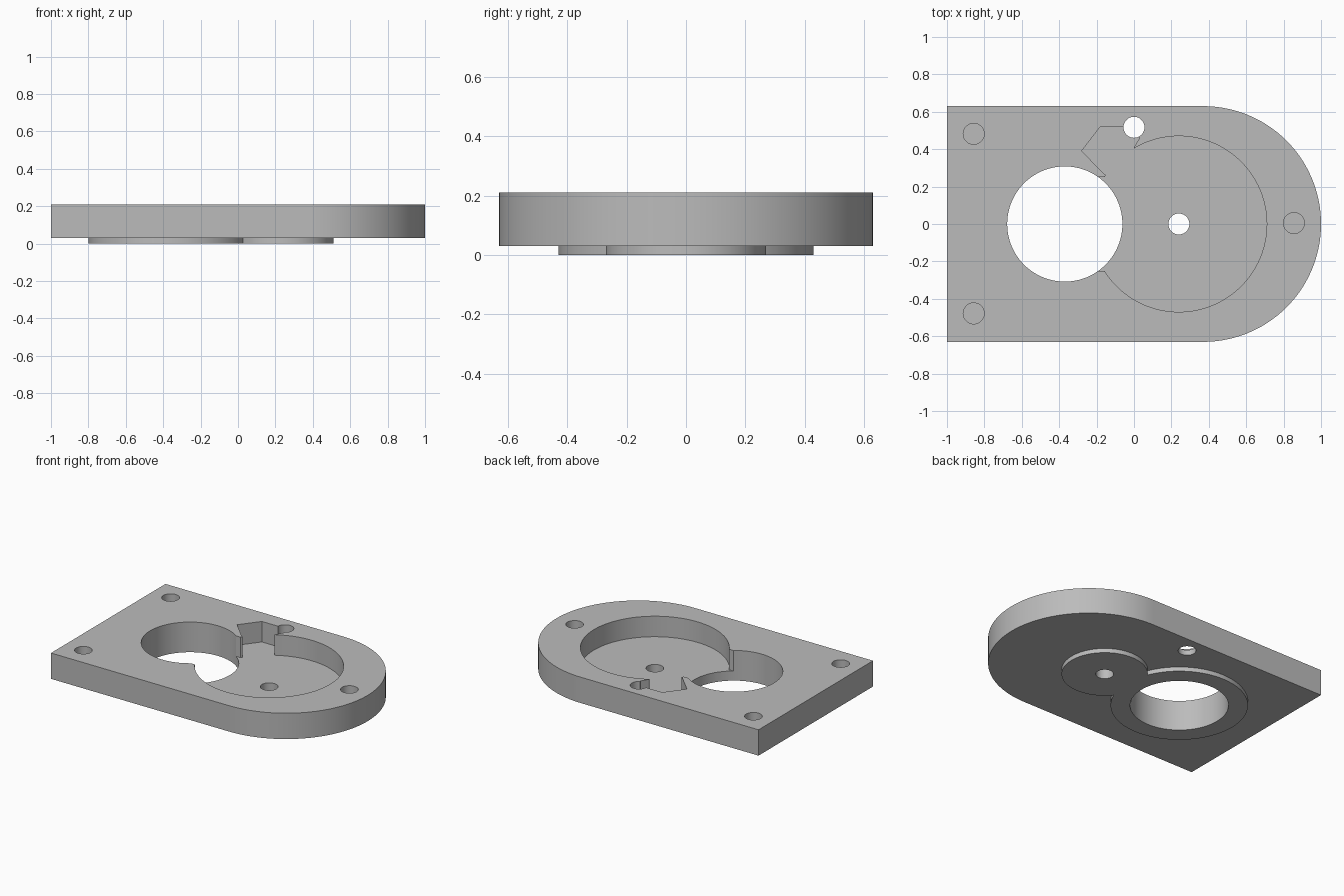
import bpy, bmesh, math

if "Cube" in bpy.data.objects:
    bpy.data.objects.remove(bpy.data.objects["Cube"])

# Single flat colour
grey = bpy.data.materials.new("plain_grey")
grey.use_nodes = True
colour = (0.5, 0.5, 0.5, 1)
grey.diffuse_color = colour
grey.node_tree.nodes["Principled BSDF"].inputs["Base Color"].default_value = colour

BOTTOM, TOP, FLOOR = 0.03, 0.21, 0.067
BORE_X, POCKET_X = -0.37, 0.24


def arc(cx, cy, r, a0=0, a1=360, n=96):
    full = a1 - a0 == 360
    count = n if full else n + 1
    angles = [math.radians(a0 + (a1 - a0) * i / n) for i in range(count)]
    return [(cx + r * math.cos(a), cy + r * math.sin(a)) for a in angles]


def prism(name, points, z0, z1):
    """Extrude a flat outline between two heights."""
    bm = bmesh.new()
    face = bm.faces.new([bm.verts.new((x, y, z0)) for x, y in points])
    moved = bmesh.ops.extrude_face_region(bm, geom=[face])["geom"]
    verts = [v for v in moved if isinstance(v, bmesh.types.BMVert)]
    bmesh.ops.translate(bm, verts=verts, vec=(0, 0, z1 - z0))
    bmesh.ops.recalc_face_normals(bm, faces=bm.faces)
    mesh = bpy.data.meshes.new(name)
    bm.to_mesh(mesh)
    bm.free()
    mesh.materials.append(grey)
    obj = bpy.data.objects.new(name, mesh)
    bpy.context.collection.objects.link(obj)
    return obj


def combine(target, tool, operation):
    """Apply a boolean and discard the tool."""
    mod = target.modifiers.new("boolean", "BOOLEAN")
    mod.operation, mod.object, mod.solver = operation, tool, "EXACT"
    bpy.context.view_layer.objects.active = target
    bpy.ops.object.modifier_apply(modifier=mod.name)
    bpy.data.objects.remove(tool)


# Plate with one rounded end
outline = [(-1, 0.63), (-1, -0.63)] + arc(0.37, 0, 0.63, -90, 90)
plate = prism("housing_plate", outline, BOTTOM, TOP)

# Shallow raised discs on the underside
for name, x, r in (("bore_boss", BORE_X, 0.43), ("shaft_boss", POCKET_X, 0.27)):
    combine(plate, prism(name, arc(x, 0, r), 0, BOTTOM + 0.01), "UNION")

# Round pocket, its channel to the bore, and the angled side notch
notch = [(-0.28, 0.39), (-0.155, 0.264), (0, 0.2), (0, 0.41), (0.03, 0.46), (0, 0.52), (-0.18, 0.52)]
channel = [(BORE_X, -0.25), (-0.1, -0.25), (-0.1, 0.25), (BORE_X, 0.25)]
for name, points in (("pocket", arc(POCKET_X, 0, 0.47)), ("channel", channel), ("notch", notch)):
    combine(plate, prism(name, points, FLOOR, TOP + 0.1), "DIFFERENCE")

# Through holes
for x, y, r in ((BORE_X, 0, 0.308), (POCKET_X, 0, 0.056), (0, 0.517, 0.056)):
    combine(plate, prism("through_hole", arc(x, y, r), -0.1, TOP + 0.1), "DIFFERENCE")

# Blind screw holes
for x, y in ((-0.857, 0.482), (-0.857, -0.478), (0.855, 0.005)):
    combine(plate, prism("screw_hole", arc(x, y, 0.056, n=48), FLOOR, TOP + 0.1), "DIFFERENCE")

plate.select_set(True)
bpy.context.view_layer.objects.active = plate
bpy.ops.object.shade_smooth_by_angle(angle=math.radians(30))
